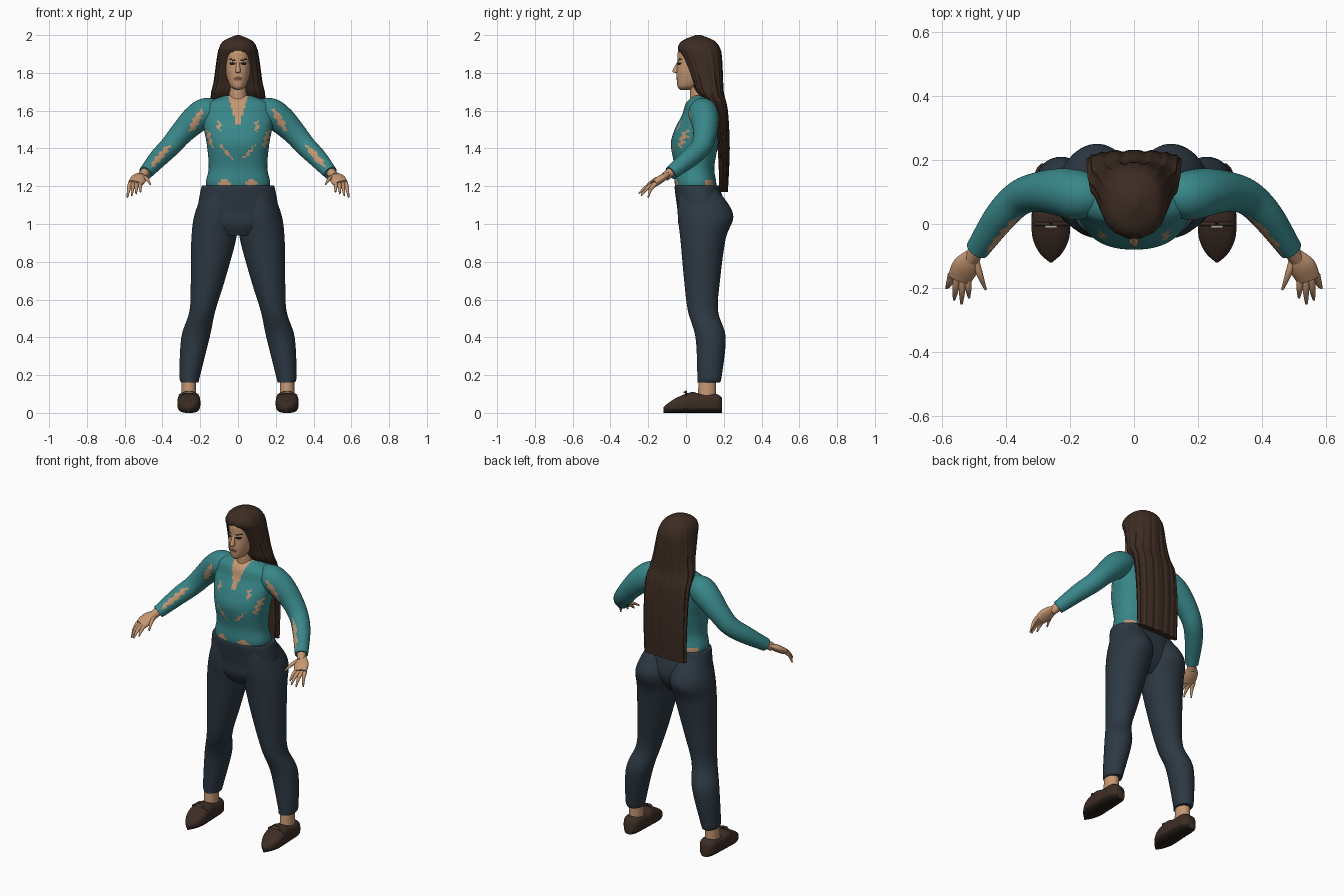
import bpy, bmesh, math
from mathutils import Vector

cube = bpy.data.objects.get("Cube")
if cube:
    bpy.data.objects.remove(cube, do_unlink=True)


def material(name, *rgb):
    m = bpy.data.materials.new(name)
    m.use_nodes = True
    m.diffuse_color = (*rgb, 1)
    m.node_tree.nodes["Principled BSDF"].inputs["Base Color"].default_value = (*rgb, 1)
    return m


SKIN = material("warm skin", .56, .31, .17)
SHIRT = material("teal cloth", .04, .24, .25)
SEAM = material("dark teal seam", .01, .07, .08)
TROUSER = material("navy cloth", .026, .04, .055)
HAIR = material("brown hair", .046, .025, .016)
SHOE = material("brown leather", .046, .026, .018)
SOLE = material("dark sole", .02, .013, .01)
LIP = material("lip brown", .2, .08, .05)
LASH = material("dark lash", .01, .01, .01)
METAL = material("pale metal", .4, .36, .3)
X, Y, Z = Vector((1, 0, 0)), Vector((0, 1, 0)), Vector((0, 0, 1))


def spline(rows, sub):
    """Catmull-Rom interpolation through rows of numbers."""
    out, last = [], len(rows) - 1
    for i in range(last):
        before, start, end, after = (rows[max(0, min(last, i + k))] for k in (-1, 0, 1, 2))
        for step in range(sub):
            t = step / sub
            row = []
            for p, q, r, s in zip(before, start, end, after):
                slope_in, slope_out = (r - p) / 2, (s - q) / 2
                ease = t * t * (3 - 2 * t)
                row.append(q + (r - q) * ease + slope_in * t * (1 - t) ** 2
                           - slope_out * t * t * (1 - t))
            out.append(row)
    return out + [list(rows[-1])]


def loft(name, rows, mats, axis=None, n=32, sub=6, power=2, rule=None, shape=None):
    """Skin rings of (x, y, z, half width, half depth); axis fixes the ring plane."""
    rows = spline(rows, sub)
    bm, rings = bmesh.new(), []
    for i, (x, y, z, width, depth) in enumerate(rows):
        along = axis
        if along is None:
            ahead, behind = rows[min(i + 1, len(rows) - 1)], rows[max(i - 1, 0)]
            along = (Vector(ahead[:3]) - Vector(behind[:3])).normalized()
        u = (X - along * along.x).normalized()
        v = along.cross(u)
        ring = []
        for k in range(n):
            angle = math.tau * (k + .5) / n
            c, s = (math.copysign(abs(w) ** (2 / power), w)
                    for w in (math.cos(angle), math.sin(angle)))
            p = Vector((x, y, z)) + u * c * width + v * s * depth
            ring.append(bm.verts.new(shape(p, angle) if shape else p))
        rings.append(ring)
    for low, high in zip(rings, rings[1:]):
        for k in range(n):
            j = (k + 1) % n
            bm.faces.new((low[k], low[j], high[j], high[k]))
    bm.faces.new(rings[0])
    bm.faces.new(rings[-1])
    bmesh.ops.recalc_face_normals(bm, faces=bm.faces)
    if rule:
        for face in bm.faces:
            face.material_index = rule(face.calc_center_median(), face.normal)
    mesh = bpy.data.meshes.new(name)
    bm.to_mesh(mesh)
    bm.free()
    for m in mats:
        mesh.materials.append(m)
    ob = bpy.data.objects.new(name, mesh)
    bpy.context.collection.objects.link(ob)
    bpy.ops.object.select_all(action='DESELECT')
    ob.select_set(True)
    bpy.context.view_layer.objects.active = ob
    bpy.ops.object.shade_smooth_by_angle(angle=math.radians(50))


def stack(rows, x=0):
    """Turn (z, front y, back y, half width) into upright rings."""
    return [(x, (front + back) / 2, z, width, (back - front) / 2)
            for z, front, back, width in rows]


def inside(x, z, cx, cz, width, height):
    return ((x - cx) / width) ** 2 + ((z - cz) / height) ** 2 < 1


# Torn spots of the shirt: distance from the middle, height, half sizes, slant
TEARS = [(.22, 1.55, .02, .06, -.5), (.1, 1.52, .01, .03, 0), (.15, 1.45, .01, .05, .3),
         (.06, 1.38, .01, .04, .8), (.07, 1.21, .03, .03, 0), (.41, 1.36, .02, .06, -.8)]


def shirt_rule(c, normal):
    x = abs(c.x)
    if normal.y > .15:
        return int(c.y > .1 and abs(x - .14) < .03 and c.z < 1.23)
    if c.z > 1.5 and x < .3 * (c.z - 1.5):
        return 1
    if x < .004:
        return 2
    ragged = .006 * math.sin(c.z * 190 + c.x * 60)
    return int(any(inside(x + ragged - slant * (c.z - z), c.z, cx, z, width, height)
                   for cx, z, width, height, slant in TEARS))


# Shirt body, open at the throat, with a middle seam
CLOTH = [SHIRT, SKIN, SEAM]
loft("shirt_body", stack([
    (1.16, -.05, .16, .16), (1.22, -.06, .16, .17), (1.3, -.06, .15, .155),
    (1.42, -.08, .17, .165), (1.5, -.06, .18, .18), (1.58, -.02, .18, .19),
    (1.64, 0, .17, .17), (1.68, .04, .14, .07)]),
    CLOTH, Z, n=110, sub=12, power=2.3, rule=shirt_rule)


# Neck and head with painted features
def face_rule(c, normal):
    x = abs(c.x)
    if normal.y > 0:
        return 0
    brow_height = 1.87 + .1 * (x - .03)
    if inside(x, c.z, .03, 1.85, .017, .008) or inside(x, c.z, .03, brow_height, .02, .004):
        return 1
    return 2 * inside(x, c.z, 0, 1.77, .024, .01)


loft("neck", stack([(1.62, .02, .13, .05), (1.76, .02, .13, .045)]), [SKIN], Z)
loft("head", stack([
    (1.71, -.03, .03, .01), (1.73, -.045, .07, .04), (1.79, -.05, .14, .063),
    (1.86, -.046, .16, .07), (1.92, -.04, .15, .065), (1.96, 0, .12, .03)]),
    [SKIN, LASH, LIP], Z, n=96, sub=16, power=2.15, rule=face_rule)
loft("nose", [(0, -.04, 1.86, .007, .006), (0, -.055, 1.81, .014, .017),
              (0, -.05, 1.8, .01, .006)], [SKIN], Z, n=16)


# Long hair, rippled into strands
def strands(p, angle):
    depth = .0025 * min(1, max(0, (2 - p.z) * 5))
    ripple = depth * (math.sin(angle * 17) + .6 * math.sin(angle * 31))
    return p + Vector((math.cos(angle), math.sin(angle), 0)) * ripple


loft("hair", stack([
    (2, .05, .08, .01), (1.97, -.02, .15, .075), (1.93, -.043, .18, .1), (1.88, -.02, .19, .11),
    (1.76, .03, .195, .125), (1.69, .06, .2, .14), (1.6, .14, .22, .145),
    (1.4, .17, .23, .145), (1.17, .18, .22, .14)]),
    [HAIR], Z, n=128, sub=8, power=2.3, shape=strands)

# Hips of the trousers
loft("trouser_hips", stack([
    (1.205, -.05, .17, .185), (1.19, -.06, .18, .195), (1.07, -.045, .21, .215),
    (1, -.04, .19, .2), (.94, -.01, .14, .1)]), [TROUSER], Z, n=64, power=2.3)

# Trouser leg: height, front y, back y, inner x, outer x
LEG = [(1.18, -.04, .17, .03, .18), (1.05, -.044, .25, 0, .23), (.92, -.03, .21, .01, .247),
       (.7, -.01, .18, .07, .25), (.54, .01, .17, .12, .257), (.4, .05, .21, .15, .3),
       (.2, .06, .19, .2, .31), (.16, .06, .18, .21, .3)]
# Loafer from heel to toe: y, height, half width
LOAFER = [(.19, .08, .03), (.16, .1, .05), (.08, .1, .056), (.03, .11, .06),
          (-.04, .085, .058), (-.09, .055, .036), (-.12, .03, .004)]
# Sleeve: centre and radius
SLEEVE = [(.11, .09, 1.6, .06), (.17, .09, 1.59, .077), (.23, .1, 1.55, .074),
          (.3, .1, 1.48, .062), (.36, .08, 1.41, .055), (.42, .02, 1.35, .05),
          (.49, -.08, 1.27, .037)]

for side, label in ((1, "left"), (-1, "right")):
    loft(label + "_trouser_leg",
         [(side * (inner + outer) / 2, (front + back) / 2, z, (outer - inner) / 2,
           (back - front) / 2) for z, front, back, inner, outer in LEG],
         [TROUSER], Z, n=48, sub=10)

    # Ankle and loafer
    foot = side * .26
    loft(label + "_ankle", stack([(.07, .06, .16, .04), (.2, .07, .16, .037)], foot), [SKIN], Z)
    loft(label + "_shoe", [(foot, y, height / 2, width, height / 2)
                           for y, height, width in LOAFER],
         [SHOE, SOLE], Y, n=40, power=3, rule=lambda c, normal: int(c.z < .022))
    loft(label + "_shoe_strap", [(foot + .05 * t, 0, .11 - .02 * t * t, .008, .006)
                                 for t in (-1, -.5, 0, .5, 1)], [SHOE], n=10)
    loft(label + "_shoe_buckle", [(foot, y, .11, .02, .004) for y in (-.012, -.004)],
         [METAL], Y, n=8)

    # Sleeve, palm, fingers and thumb
    def limb(name, rows, mats, flat=1, **options):
        loft(label + name, [(side * x, y, z, r, r * flat) for x, y, z, r in rows],
             mats, **options)

    limb("_sleeve", SLEEVE, CLOTH, n=64, sub=16, rule=shirt_rule)
    limb("_wrist", [(.47, -.05, 1.3, .027), (.51, -.11, 1.25, .024)], [SKIN], n=24)
    limb("_palm", [(.5, -.09, 1.265, .022), (.525, -.13, 1.24, .042), (.545, -.17, 1.213, .038)],
         [SKIN], flat=.5, n=24)

    def finger(name, base, tip):
        base, tip = Vector(base), Vector(tip)
        knuckle = (base + tip) / 2 + Vector((0, -.006, .008))
        limb(name, [(*base, .013), (*knuckle, .01), (*tip, .004)], [SKIN], n=12)

    for k in range(4):
        t = k / 3
        finger(f"_finger_{k + 1}", (.57 - .05 * t, -.16, 1.215),
               (.586 - .07 * t, -.2 - .05 * math.sin(2.5 * t), 1.14 + .03 * t))
    finger("_thumb", (.5, -.1, 1.25), (.464, -.205, 1.21))
